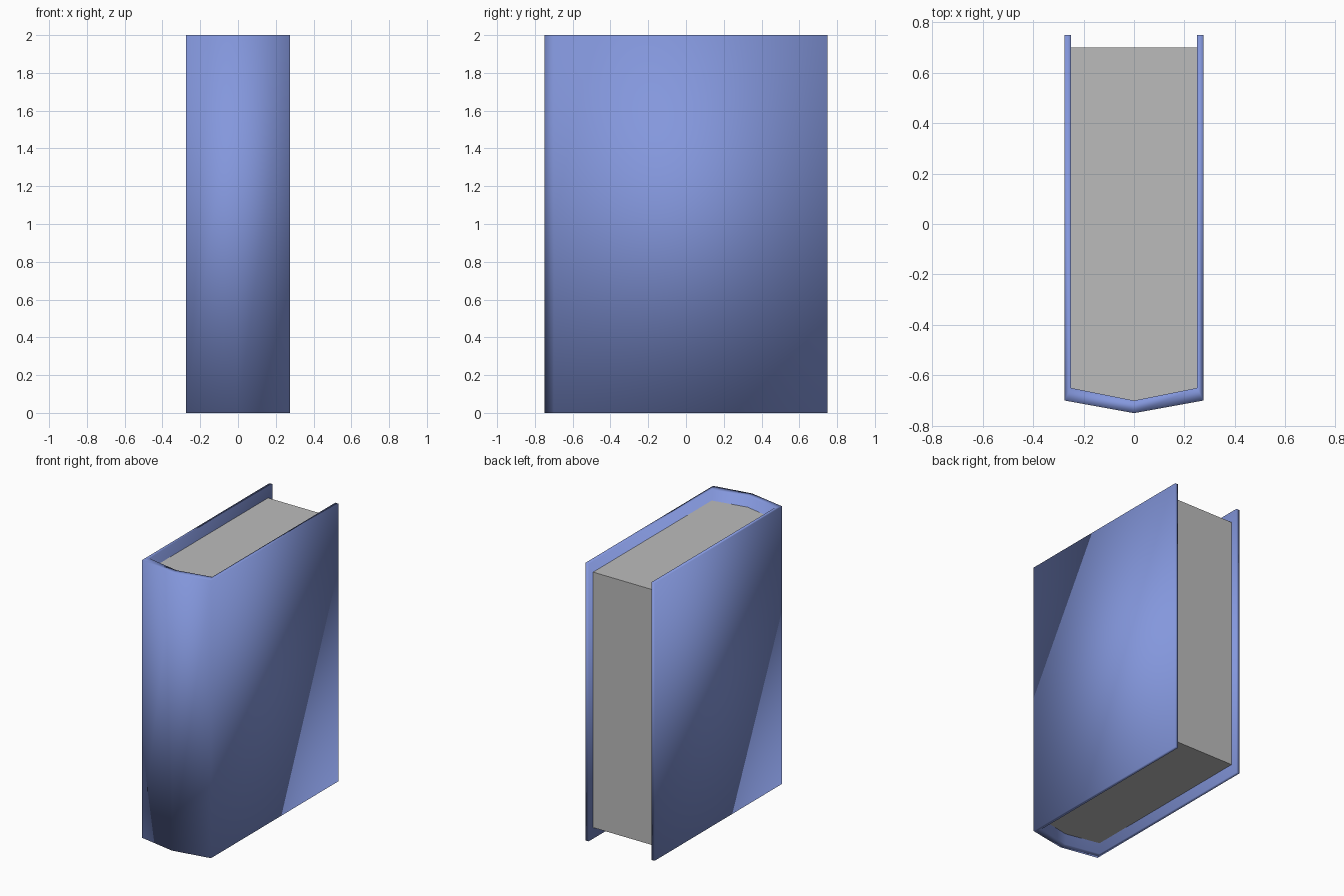
import bpy
import bmesh

cube = bpy.data.objects.get("Cube")
if cube:
    bpy.data.objects.remove(cube, do_unlink=True)


def material(name, rgb):
    mat = bpy.data.materials.new(name)
    mat.use_nodes = True
    color = (*rgb, 1)
    mat.diffuse_color = color
    mat.node_tree.nodes["Principled BSDF"].inputs["Base Color"].default_value = color
    return mat


def prism(name, bottom, top, strips, mat, smooth):
    """Extrude joined outline strips, sharing their corners, into a solid."""
    bm = bmesh.new()
    corners = {}
    base = []
    for strip in strips:
        for p in strip:
            if p not in corners:
                corners[p] = bm.verts.new((*p, bottom))
        base.append(bm.faces.new([corners[p] for p in strip]))
    result = bmesh.ops.extrude_face_region(bm, geom=base, use_keep_orig=True)
    raised = [g for g in result["geom"] if isinstance(g, bmesh.types.BMVert)]
    bmesh.ops.translate(bm, verts=raised, vec=(0, 0, top - bottom))
    # Drop any walls left inside the solid
    inner = [f for f in bm.faces if all(len(e.link_faces) > 2 for e in f.edges)]
    bmesh.ops.delete(bm, geom=inner, context="FACES")
    bmesh.ops.recalc_face_normals(bm, faces=bm.faces)
    for f in bm.faces:
        f.smooth = smooth
    mesh = bpy.data.meshes.new(name)
    bm.to_mesh(mesh)
    bm.free()
    mesh.materials.append(mat)
    obj = bpy.data.objects.new(name, mesh)
    bpy.context.collection.objects.link(obj)
    return obj


blue = material("cover blue", (0.23, 0.31, 0.72))
paper = material("paper grey", (0.50, 0.50, 0.50))

# Cover: two boards joined by a pointed spine
outer = [(-0.275, 0.75), (-0.275, -0.7), (0, -0.75), (0.275, -0.7), (0.275, 0.75)]
inner = [(-0.25, 0.75), (-0.25, -0.65), (0, -0.7), (0.25, -0.65), (0.25, 0.75)]
strips = [(outer[i], outer[i + 1], inner[i + 1], inner[i]) for i in range(4)]
prism("cover", 0, 2, strips, blue, True)

# Page block, set in from the cover edges
pages = [(-0.25, 0.7), *inner[1:4], (0.25, 0.7)]
prism("pages", 0.08, 1.92, [pages], paper, False)
